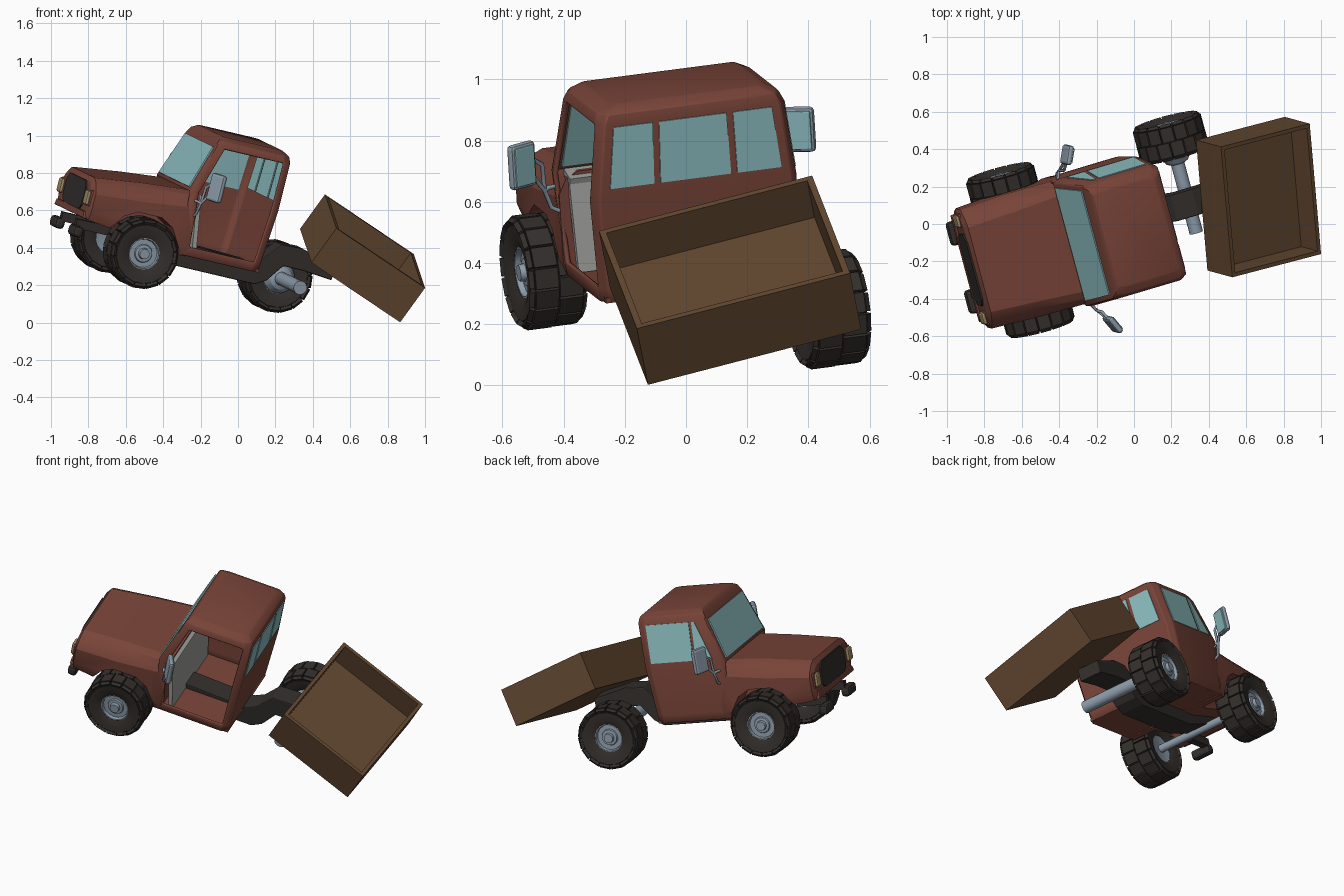
import bpy, bmesh, math
from mathutils import Vector, Matrix

if "Cube" in bpy.data.objects:
    bpy.data.objects.remove(bpy.data.objects["Cube"])

# Truck frame: local X = backwards, Y = across, Z = up, origin at front axle centre
B = Vector((.935, .28, -.22)).normalized()
L = Vector((-.26, .957, .125))
L = (L - B * L.dot(B)).normalized()
U = B.cross(L)
M = Matrix.Translation((-.609, -.137, .42)) @ Matrix((B, L, U)).transposed().to_4x4()

def mat(name, c):
    m = bpy.data.materials.new(name)
    m.diffuse_color = (*c, 1)
    m.use_nodes = True
    m.node_tree.nodes["Principled BSDF"].inputs["Base Color"].default_value = m.diffuse_color
    return m

RED = mat("red_paint", (.19, .058, .04))
TYRE = mat("rubber", (.035, .029, .025))
DARK = mat("dark_metal", (.033, .029, .026))
GLASS = mat("glass", (.27, .52, .54))
WOOD = mat("wood", (.125, .065, .03))
STEEL = mat("steel", (.27, .34, .41))
LAMP = mat("lamp", (.34, .26, .12))
GREY = mat("grey_trim", (.35, .35, .34))

def finish(bm, name, m, matrix=M, bevel=0, angle=None):
    bmesh.ops.recalc_face_normals(bm, faces=bm.faces)
    me = bpy.data.meshes.new(name)
    bm.to_mesh(me)
    bm.free()
    ob = bpy.data.objects.new(name, me)
    bpy.context.collection.objects.link(ob)
    me.materials.append(m)
    ob.matrix_world = matrix
    if bevel:
        add_bevel(ob, bevel)
    if angle:
        bpy.ops.object.select_all(action='DESELECT')
        bpy.context.view_layer.objects.active = ob
        ob.select_set(True)
        bpy.ops.object.shade_smooth_by_angle(angle=math.radians(angle))
    return ob

def add_bevel(ob, w, seg=2):
    b = ob.modifiers.new("bevel", 'BEVEL')
    b.width, b.segments, b.limit_method, b.angle_limit = w, seg, 'ANGLE', math.radians(25)

def box(name, c, s, m, rot=Matrix(), bevel=0):
    bm = bmesh.new()
    bmesh.ops.create_cube(bm, size=1, matrix=Matrix.Translation(c) @ rot @ Matrix.Diagonal((*s, 1)))
    return finish(bm, name, m, bevel=bevel)

def loft(bm, rings, cap=(True, True), skip=()):
    vs = [[bm.verts.new(p) for p in r] for r in rings]
    n = len(vs[0])
    for k in range(len(vs) - 1):
        for i in range(n):
            if (k, i) not in skip:
                j = (i + 1) % n
                bm.faces.new((vs[k][i], vs[k][j], vs[k + 1][j], vs[k + 1][i]))
    if cap[0]:
        bm.faces.new(vs[0])
    if cap[1]:
        bm.faces.new(vs[-1])

def prism(name, pts, d, m, bevel=0):
    """Flat polygon thickened by +-d along its own normal"""
    p = [Vector(q) for q in pts]
    n = (p[1] - p[0]).cross(p[2] - p[0]).normalized() * d
    bm = bmesh.new()
    loft(bm, [[q - n for q in p], [q + n for q in p]])
    return finish(bm, name, m, bevel=bevel)

def ring(r, y, c, n, flip=1):
    return [(c[0] + r * math.cos(a), c[1] + flip * y, c[2] + r * math.sin(a))
            for a in (2 * math.pi * i / n for i in range(n))]

def lathe(name, prof, c, m, n=16, flip=1, closed=False, angle=30):
    bm = bmesh.new()
    rings = [ring(r, y, c, n, flip) for r, y in prof]
    if closed:
        rings.append(rings[0])
    loft(bm, rings, cap=(not closed, not closed))
    bmesh.ops.remove_doubles(bm, verts=bm.verts, dist=1e-5)
    return finish(bm, name, m, angle=angle)

# Wheels: tyre, tread blocks, rim (rear one on the -Y side is missing)
def wheel(name, c, s):
    lathe(name + "_tyre", [(.085, -.075), (.115, -.088), (.158, -.092), (.177, -.072), (.179, .072),
                           (.158, .092), (.115, .088), (.085, .075)], c, TYRE, 18, s, True)
    bm = bmesh.new()
    for row in (-1, 1):
        for i in range(16):
            a = 2 * math.pi * (i + .25 * row) / 16
            rot = Matrix.Translation(c) @ Matrix.Rotation(a, 4, 'Y')
            bmesh.ops.create_cube(bm, size=1, matrix=rot @ Matrix.Translation((.176, row * .041, 0))
                                  @ Matrix.Diagonal((.021, .078, .066, 1)))
            bmesh.ops.create_cube(bm, size=1, matrix=rot @ Matrix.Translation((.164, row * .083, 0))
                                  @ Matrix.Rotation(row * .6, 4, 'Z') @ Matrix.Diagonal((.03, .018, .06, 1)))
    finish(bm, name + "_tread", TYRE)
    lathe(name + "_rim", [(.075, -.07), (.09, -.075), (.09, .074), (.08, .074), (.076, .055),
                          (.05, .055), (.046, .064), (.03, .066), (.027, .085)], c, STEEL, 16, s)

wheel("front_left_wheel", (0, -.343, 0), -1)
wheel("front_right_wheel", (0, .338, 0), 1)
wheel("rear_wheel", (.957, .345, -.003), 1)
lathe("front_axle", [(.024, -.28), (.024, .28)], (0, 0, 0), STEEL, 12)
lathe("rear_axle", [(.037, -.185), (.037, .2), (.06, .21), (.085, .25), (.085, .28)], (.957, 0, 0), STEEL, 16)

# Backbone frame rising over the rear axle
prism("frame_beam", [(x, 0, z) for x, z in (
    (-.15, .05), (.22, -.045), (.74, -.045), (.80, -.01), (.87, .085), (.98, .085), (1.15, .07),
    (1.15, .15), (1.0, .185), (.95, .2), (.83, .195), (.75, .10), (.69, .068), (-.15, .1))], .072, DARK, .006)

# Hood and fenders, with wheel arches cut out
def section(x, w, zb, zs, h, zt):
    half = [(w * .94, zb), (w, zb + .05), (w, zs - .02), (w * .97, zs), (h + .012, zt - .02), (h - .03, zt)]
    return [(x, y, z) for y, z in half] + [(x, -y, z) for y, z in reversed(half)]

bm = bmesh.new()
loft(bm, [section(-.335, .30, .115, .25, .26, .295), section(-.318, .332, .10, .265, .265, .325),
          section(-.05, .343, .07, .285, .28, .358), section(.17, .343, .03, .31, .295, .377),
          section(.25, .343, .03, .33, .305, .382)])
body = finish(bm, "hood_and_fenders", RED, angle=25)
for s in (-1, 1):
    bm = bmesh.new()
    arch = [(-.29, -.15), (-.20, .07), (-.14, .165), (-.07, .205), (.07, .205), (.14, .165), (.20, .07), (.215, -.15)]
    loft(bm, [[(x, s * .17, z) for x, z in arch], [(x, s * .5, z) for x, z in arch]])
    cut = finish(bm, "arch_cutter", DARK)
    cut.hide_render = True
    cut.hide_set(True)
    b = body.modifiers.new("arch", 'BOOLEAN')
    b.operation, b.object, b.solver = 'DIFFERENCE', cut, 'EXACT'

# Nose: grille, headlights, bumper pieces
prism("grille", [(-.333, y, z) for y, z in (
    (-.12, .115), (.12, .115), (.195, .165), (.20, .26), (.16, .297), (-.16, .297), (-.20, .26), (-.195, .165))],
    .010, DARK)
prism("nose_lip", [(-.332, y, z) for y, z in ((-.30, .105), (.30, .105), (.28, .14), (-.28, .14))], .014, RED, .005)
for s in (-1, 1):
    box("headlight_frame", (-.322, s * .27, .215), (.035, .085, .095), RED, bevel=.012)
    box("headlight", (-.335, s * .27, .215), (.04, .066, .08), LAMP, bevel=.012)
    box("bumper_piece", (-.335, s * .19, .022), (.055, .13, .06), DARK, bevel=.018)
    box("bumper_bracket", (-.24, s * .15, .06), (.19, .04, .05), DARK)

# Cab shell, -Y door missing
def cab_ring(z, xf, xr, w, e=.05):
    half = [(xf, w - .01), (xf + e, w), (xr - .04, w), (xr, w - .025)]
    return [(x, y, z) for x, y in half] + [(x, -y, z) for x, y in reversed(half)]

levels = [(.035, .21, .67, .335), (.085, .21, .674, .34), (.38, .18, .692, .355),
          (.64, .27, .70, .325), (.675, .285, .692, .308), (.698, .31, .655, .265)]
bm = bmesh.new()
# side index 5 is the -Y door opening, index 7 the firewall
loft(bm, [cab_ring(*l) for l in levels], cap=(False, True), skip={(1, 5), (2, 5), (0, 7), (1, 7)})
cab = finish(bm, "cab_shell", RED, angle=28)
so = cab.modifiers.new("shell", 'SOLIDIFY')
so.thickness, so.offset = .018, -1
add_bevel(cab, .005, 1)
box("cab_floor", (.445, 0, .045), (.45, .645, .018), RED)
prism("dashboard", [(.25, -.31, .36), (.25, .31, .36), (.30, .31, .055), (.30, -.31, .055)], .012, GREY)
prism("dash_top", [(.20, -.31, .375), (.20, .31, .375), (.27, .31, .355), (.27, -.31, .355)], .010, GREY)

# Windows, visible on both faces of the shell
def xw(z): return .18 + (z - .38) * .346 + .007
def yw(z): return .355 - (z - .38) * .115 - .008
def xr(z): return .692 + (z - .38) * .031 - .008
prism("windshield", [(xw(.395), -.315, .395), (xw(.395), .315, .395), (xw(.632), .29, .632), (xw(.632), -.29, .632)],
      .014, GLASS)
z0, z1 = .425, .632
for a, b, c, d in ((-.292, -.142, -.27, -.137), (-.12, .12, -.115, .115), (.142, .292, .137, .27)):
    prism("rear_window", [(xr(z0), a, z0), (xr(z0), b, z0), (xr(z1), d, z1), (xr(z1), c, z1)], .0125, GLASS)
z0 = .405
prism("door_window", [(.375, yw(z0), z0), (.64, yw(z0), z0), (.645, yw(z1), z1), (.375, yw(z1), z1)], .0125, GLASS)
prism("quarter_window", [(.255, yw(z0), z0), (.358, yw(z0), z0), (.358, yw(z1), z1), (.34, yw(z1), z1)], .0125, GLASS)

# Mirrors on bent arms
for s in (-1, 1):
    rot = Matrix.Rotation(s * math.radians(-25), 4, 'Z')
    c = Vector((.285, s * .473, .435))
    box("mirror_case", c, (.032, .105, .152), STEEL, rot, .014)
    box("mirror_glass", c + rot @ Vector((.014, 0, 0)), (.012, .083, .13), GLASS, rot, .004)
    cu = bpy.data.curves.new("mirror_arm", 'CURVE')
    cu.dimensions, cu.bevel_depth, cu.bevel_resolution = '3D', .008, 1
    for path in ([(.24, .335, .25), (.24, .37, .27), (.245, .39, .33), (.27, .435, .39)],
                 [(.22, .335, .335), (.235, .375, .335), (.245, .39, .33)],
                 [(.245, .39, .33), (.25, .395, .42), (.27, .445, .455)]):
        sp = cu.splines.new('POLY')
        sp.points.add(len(path) - 1)
        for p, (x, y, z) in zip(sp.points, path):
            p.co = (x, s * y, z, 1)
    cu.materials.append(STEEL)
    ob = bpy.data.objects.new("mirror_arm", cu)
    bpy.context.collection.objects.link(ob)
    ob.matrix_world = M

# Loose cargo bed, tilted off the frame
e1 = Vector((.47, .123, -.316)).normalized()
e2 = Vector((-.06, .695, .18))
e2 = (e2 - e1 * e2.dot(e1)).normalized()
e3 = e1.cross(e2)
mid = Vector((.732, .126, .435)) - e3 * .114
bm = bmesh.new()
bmesh.ops.create_cube(bm, size=1, matrix=Matrix.Diagonal((.585, .723, .23, 1)))
top = [max(bm.faces, key=lambda f: f.calc_center_median().z)]
bmesh.ops.inset_region(bm, faces=top, thickness=.03)
hole = bmesh.ops.extrude_face_region(bm, geom=top)
bmesh.ops.delete(bm, geom=[f for f in top if f.is_valid], context='FACES_ONLY')
bmesh.ops.translate(bm, vec=(0, 0, -.15), verts=[v for v in hole['geom'] if isinstance(v, bmesh.types.BMVert)])
finish(bm, "cargo_bed", WOOD, Matrix.Translation(mid) @ Matrix((e1, e2, e3)).transposed().to_4x4())
